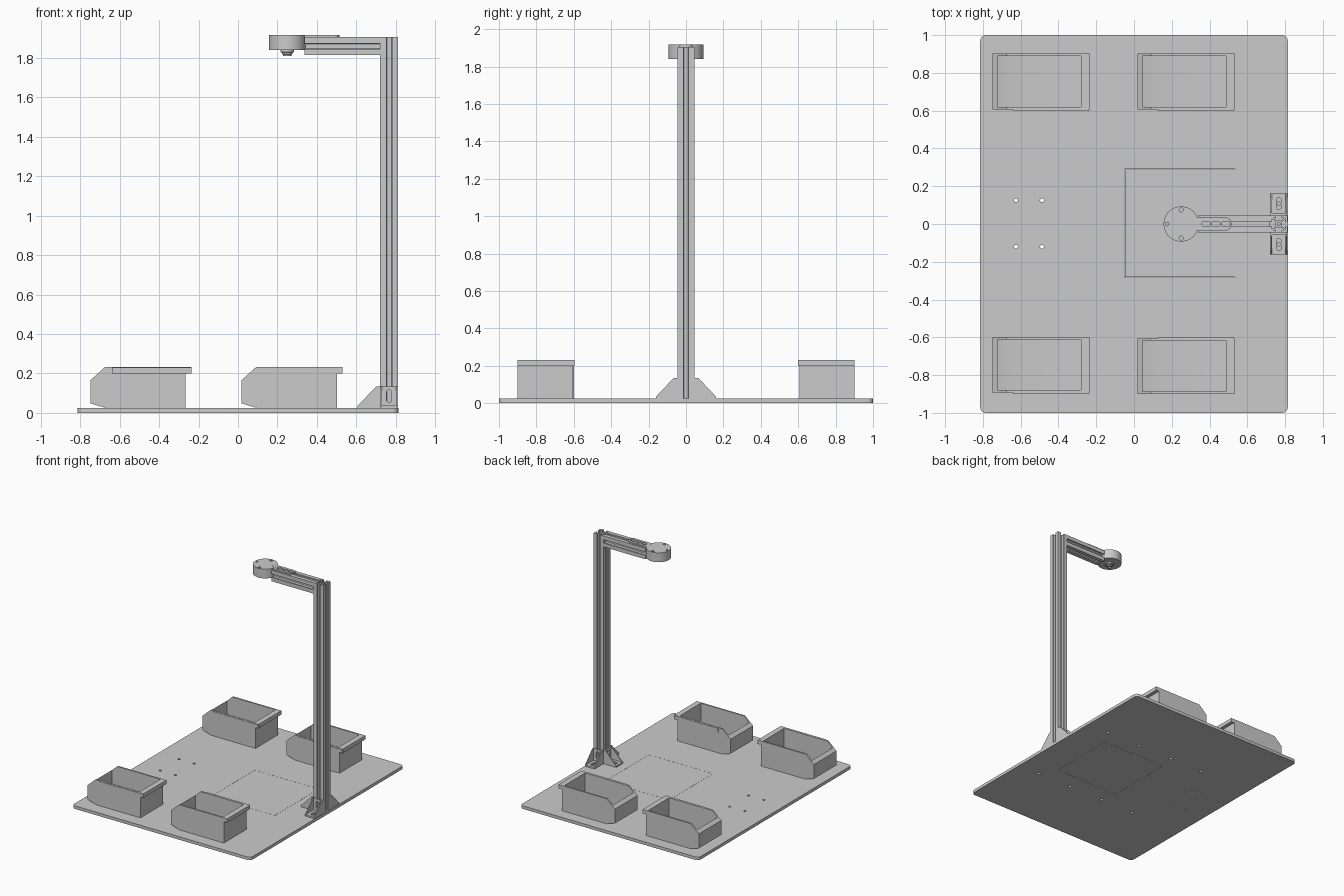
import bpy, bmesh
from math import sin, cos, pi, radians
from mathutils import Matrix

if "Cube" in bpy.data.objects:
    bpy.data.objects.remove(bpy.data.objects["Cube"])

SIDE = Matrix.Rotation(pi / 2, 4, 'X')   # outline (x, z), extruded along -y
ALONG_X = Matrix.Rotation(pi / 2, 4, 'Y')


def new_obj(name, bm, mat=None):
    bmesh.ops.recalc_face_normals(bm, faces=bm.faces)
    if mat is not None:
        bm.transform(mat)
    me = bpy.data.meshes.new(name)
    bm.to_mesh(me)
    bm.free()
    ob = bpy.data.objects.new(name, me)
    bpy.context.collection.objects.link(ob)
    return ob


def prisms(name, outlines, z0, z1, mat=None):
    """One object holding one extruded solid per outline."""
    bm = bmesh.new()
    for pts in outlines:
        f = bm.faces.new([bm.verts.new((x, y, z0)) for x, y in pts])
        r = bmesh.ops.extrude_face_region(bm, geom=[f])
        vs = [v for v in r['geom'] if isinstance(v, bmesh.types.BMVert)]
        bmesh.ops.translate(bm, verts=vs, vec=(0, 0, z1 - z0))
    return new_obj(name, bm, mat)


def circle(x, y, r, n=24, a0=0.0):
    return [(x + r * cos(a0 + 2 * pi * i / n), y + r * sin(a0 + 2 * pi * i / n)) for i in range(n)]


def rrect(x0, x1, y0, y1, r=0.0, n=6):
    if r == 0:
        return [(x0, y0), (x1, y0), (x1, y1), (x0, y1)]
    pts = []
    for k, (cx, cy) in enumerate([(x1 - r, y1 - r), (x0 + r, y1 - r), (x0 + r, y0 + r), (x1 - r, y0 + r)]):
        for i in range(n + 1):
            a = pi / 2 * (k + i / n)
            pts.append((cx + r * cos(a), cy + r * sin(a)))
    return pts


def lathe(name, profile, x, y, n=40):
    bm = bmesh.new()
    vs = [bm.verts.new((r, 0, z)) for r, z in profile]
    es = [bm.edges.new(p) for p in zip(vs, vs[1:])]
    bmesh.ops.spin(bm, geom=vs + es, axis=(0, 0, 1), cent=(0, 0, 0), angle=2 * pi, steps=n)
    bmesh.ops.remove_doubles(bm, verts=bm.verts, dist=1e-5)
    return new_obj(name, bm, Matrix.Translation((x, y, 0)))


def cut(ob, cutter):
    m = ob.modifiers.new("cut", 'BOOLEAN')
    m.operation, m.solver, m.object = 'DIFFERENCE', 'EXACT', cutter
    bpy.context.view_layer.update()
    bpy.context.view_layer.objects.active = ob
    bpy.ops.object.modifier_apply(modifier=m.name)
    bpy.data.objects.remove(cutter, do_unlink=True)


# Base plate with flush inset panel, through holes and blind holes underneath
T = 0.025
plate = prisms("base_plate", [rrect(-.814, .814, -1, 1, .03)], 0, T)
holes = [circle(x, y, .01, 16) for x in (-.625, -.487) for y in (-.12, .125)]
cut(plate, prisms("cutter", holes + [rrect(-.05, .535, -.282, .29)], -.05, .1))
cut(plate, prisms("cutter", [circle(x, y, .013, 16) for x in (-.33, -.02, .3, .62) for y in (-.42, .42)], -.05, .015))
prisms("inset_panel", [rrect(-.0488, .5338, -.2808, .2888)], 0, T)

# Four storage bins: side profile minus cavity, with a stacking lip on one side
BIN = [(-.748, .048), (-.67, T), (-.265, T), (-.265, .2), (-.235, .2), (-.235, .232),
       (-.675, .232), (-.748, .166)]
CAVITY = [(-.722, .064), (-.62, .04), (-.28, .04), (-.28, .3), (-.722, .3)]
LIP = rrect(-.64, -.237, .2, .231)
for i, (dx, y0, lip_side) in enumerate([(0, .607, -1), (.766, .607, -1), (0, -.893, -1), (.766, -.9, 1)]):
    y1 = y0 + .295
    mat = Matrix.Translation((dx, 0, 0)) @ SIDE
    b = prisms(f"storage_bin_{i + 1}", [BIN], -y1, -y0, mat)
    cut(b, prisms("cutter", [CAVITY], -y1 + .013, -y0 - .013, mat))
    ly = y0 - .008 if lip_side < 0 else y1 - .001
    prisms(f"bin_lip_{i + 1}", [LIP], -ly - .009, -ly, mat)

# T-slot extrusion profile used by the column and the arm
H = .0455
quarter = [(H, -H), (H, -.014), (.035, -.014), (.035, -.028), (.018, -.012),
           (.018, .012), (.035, .028), (.035, .014), (H, .014)]
profile = []
for k in range(4):
    c, s = round(cos(k * pi / 2)), round(sin(k * pi / 2))
    profile += [(c * x - s * y, s * x + c * y) for x, y in quarter]
CX, AZ = .7665, 1.86
col_mat = Matrix.Translation((CX, 0, 0))
arm_mat = Matrix.Translation((0, 0, AZ)) @ ALONG_X
column = prisms("column", [profile], T, 1.9055, col_mat)
cut(column, prisms("cutter", [circle(0, 0, .008, 16)], 1.7, 2, col_mat))
prisms("arm", [profile], .338, CX - H, arm_mat)

# Corner brackets on three sides of the column foot, each with slots and screws
for name, ang in (("left", pi), ("front", -pi / 2), ("back", pi / 2)):
    m = Matrix.Translation((CX, 0, T)) @ Matrix.Rotation(ang, 4, 'Z') @ Matrix.Translation((H, 0, 0))
    foot = prisms(f"bracket_foot_{name}", [rrect(0, .115, -.037, .037)], 0, .012, m)
    cut(foot, prisms("cutter", [rrect(.03, .094, -.013, .013, .0129)], -.05, .05, m))
    up = m @ Matrix.Rotation(-pi / 2, 4, 'Y')
    back = prisms(f"bracket_back_{name}", [rrect(.012, .11, -.037, .037)], -.012, 0, up)
    cut(back, prisms("cutter", [rrect(.028, .092, -.013, .013, .0129)], -.05, .05, up))
    cheek = [(0, 0), (.115, 0), (.115, .01), (.02, .11), (0, .11)]
    for j, y in enumerate((-.044, .036)):
        prisms(f"bracket_cheek_{name}_{j + 1}", [cheek], -y - .008, -y, m @ SIDE)
    prisms(f"bracket_screw_{name}", [circle(.062, 0, .011, 16)], 0, .011, m)

# Camera head: round housing with blind screw holes on top
head = prisms("head_housing", [circle(.25, 0, .093, 64)], 1.84, 1.917)
marks = [circle(.25, y, .011, 16) for y in (-.075, .075)]
marks += [circle(x, 0, .013, 3, -pi / 2) for x in (.175, .325)]
cut(head, prisms("cutter", marks, 1.905, 2))

# Mounting tongue on top of the arm with three slots
tongue = prisms("mounting_tongue", [rrect(.3, .515, -.034, .034, .028)], 1.9056, 1.9165)
cut(tongue, prisms("cutter", [rrect(x, x + .046, -.014, .014, .0138) for x in (.358, .41, .462)], 1.8, 2))

# Lens under the housing
lathe("lens", [(0, 1.845), (.034, 1.845), (.034, 1.83), (.027, 1.828), (.027, 1.82), (.021, 1.818),
               (.021, 1.811), (.015, 1.811), (.012, 1.82), (0, 1.818)], .25, 0)

# Smooth round walls, keep edges sharp
for ob in bpy.context.scene.objects:
    ob.select_set(True)
bpy.context.view_layer.objects.active = plate
bpy.ops.object.shade_smooth_by_angle(angle=radians(30))
